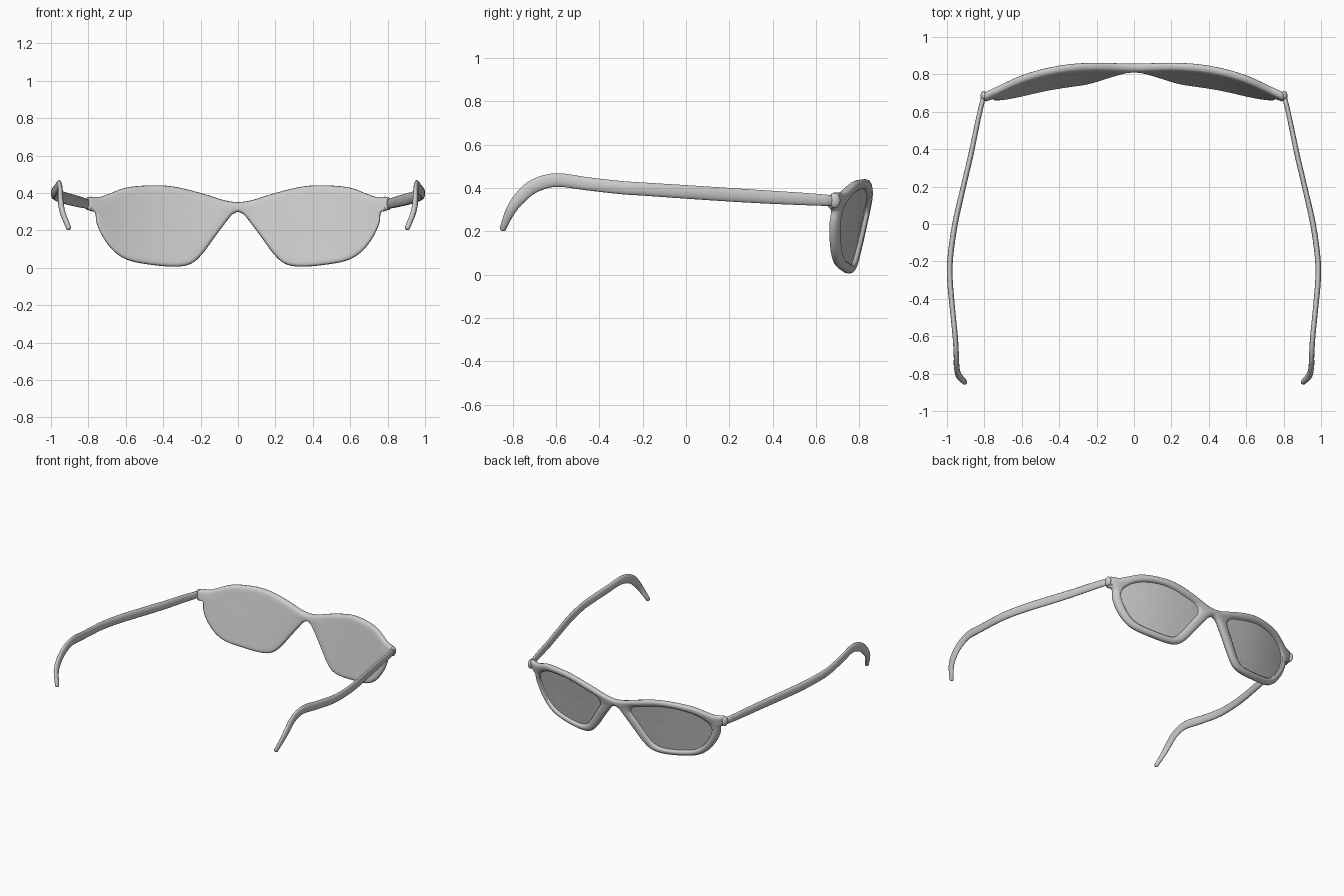
import bpy, bmesh, math
from mathutils import Vector

if "Cube" in bpy.data.objects:
    bpy.data.objects.remove(bpy.data.objects["Cube"])


def spline(pts, steps):
    """Catmull-Rom samples through points of any dimension."""
    pts = [Vector(p) for p in pts]
    ext = [pts[0] * 2 - pts[1]] + pts + [pts[-1] * 2 - pts[-2]]
    out = []
    for i in range(1, len(ext) - 2):
        a, b, c, d = ext[i - 1:i + 3]
        for s in range(steps):
            t = s / steps
            out.append(0.5 * (2 * b + (c - a) * t + (2 * a - 5 * b + 4 * c - d) * t * t
                              + (3 * b - a - 3 * c + d) * t ** 3))
    return out + [pts[-1]]


def finish(name, bm):
    """Mesh object, smooth shaded and mirrored across x."""
    bmesh.ops.recalc_face_normals(bm, faces=bm.faces)
    me = bpy.data.meshes.new(name)
    bm.to_mesh(me)
    bm.free()
    ob = bpy.data.objects.new(name, me)
    bpy.context.collection.objects.link(ob)
    bpy.context.view_layer.objects.active = ob
    ob.select_set(True)
    bpy.ops.object.shade_smooth_by_angle(angle=math.radians(50))
    ob.select_set(False)
    ob.modifiers.new("mirror", 'MIRROR')
    return ob


# Half of the front: outer outline (x, z) paired with lens opening (x, z)
OUTLINE = [
    (0, .35, .13, .325), (.07, .36, .16, .345), (.2, .40, .23, .365),
    (.35, .435, .36, .395), (.48, .44, .48, .40), (.6, .428, .585, .385),
    (.69, .395, .65, .36), (.74, .378, .69, .33), (.80, .375, .71, .305),
    (.80, .31, .715, .28), (.765, .295, .717, .26), (.755, .235, .705, .22),
    (.72, .16, .675, .165), (.66, .085, .625, .105), (.58, .038, .56, .07),
    (.45, .014, .45, .05), (.33, .006, .34, .043), (.25, .022, .28, .06),
    (.19, .075, .235, .105), (.12, .17, .17, .2), (.06, .25, .125, .265),
    (.03, .285, .115, .29), (0, .30, .12, .31)]
CENTRE = Vector((.43, .22))
THICK = .045

samples = spline(OUTLINE, 4)
outer = [Vector(s[:2]) for s in samples]
opening = [Vector(s[2:]) for s in samples]
N = len(outer)


def wrap(p, depth):
    """Bend the flat outline onto the curved, tilted front."""
    y = .865 - .28 * abs(p.x) ** 2.5 - .2 * (.37 - p.y) - depth
    return (p.x, y, p.y)


def inset(d):
    res = []
    for i, p in enumerate(outer):
        t = (outer[min(i + 1, N - 1)] - outer[max(i - 1, 0)]).normalized()
        q = p + Vector((t.y, -t.x)) * d
        if i in (0, N - 1):
            q = Vector((0, p.y + (-d if i == 0 else d)))
        res.append(q)
    return res


def lens(f):
    return [CENTRE + (p - CENTRE) * f for p in opening]


# Front: recessed lens, rounded rim, flush inner face
bm = bmesh.new()
layers = [(lens(.33), .022, 1), (lens(.66), .022, 1), (lens(.97), .022, 1),
          (lens(.985), .01, 1), (lens(1.03), .002, 1),
          (inset(.02), 0, 0), (inset(.009), .004, 0), (inset(.002), .011, 0),
          (inset(0), .02, 0), (inset(.002), .034, 0), (inset(.009), .042, 0),
          (inset(.02), THICK, 1), (lens(1), THICK, 1), (lens(.66), THICK, 1),
          (lens(.33), THICK, 1)]
rings = [[bm.verts.new(wrap(p, d)) for p in pts] for pts, d, _ in layers]
for k in range(len(rings) - 1):
    closed = layers[k][2] or layers[k + 1][2]
    if k == 10:
        closed = 0
    a, b = rings[k], rings[k + 1]
    for i in range(N if closed else N - 1):
        j = (i + 1) % N
        bm.faces.new((a[i], a[j], b[j], b[i]))
for ring, d in ((rings[0], .022), (rings[-1], THICK)):
    c = bm.verts.new(wrap(CENTRE, d))
    for i in range(N):
        bm.faces.new((ring[i], ring[(i + 1) % N], c))
finish("front_frame_with_lenses", bm)

# Temple arm: path x, y, z with half width and half height
ARM = [(.808, .668, .342, .013, .026), (.835, .55, .349, .013, .029),
       (.87, .38, .358, .014, .031), (.912, .2, .369, .014, .032),
       (.957, 0, .382, .015, .032), (.982, -.18, .394, .015, .031),
       (.984, -.3, .402, .015, .031), (.97, -.46, .420, .014, .031),
       (.956, -.6, .437, .014, .032), (.95, -.70, .409, .014, .032),
       (.948, -.765, .355, .015, .029), (.937, -.81, .293, .015, .023),
       (.905, -.845, .212, .014, .015)]
SIDES = 14
path = spline(ARM, 4)
bm = bmesh.new()
rings = []
last = len(path) - 1
for i, s in enumerate(path):
    t = (Vector(path[min(i + 1, last)][:3]) - Vector(path[max(i - 1, 0)][:3])).normalized()
    side = Vector((1, 0, 0))
    side = (side - t * side.dot(t)).normalized()
    up = side.cross(t)
    stations = [(0, 1)]
    if i == 0:
        stations = [(-.008, .6), (0, 1)]
    elif i == last:
        stations = [(0, 1), (.006, .8), (.009, .45)]
    for along, f in stations:
        ring = []
        for k in range(SIDES):
            a = 2 * math.pi * k / SIDES
            ring.append(bm.verts.new(Vector(s[:3]) + t * along
                                     + side * (math.cos(a) * s[3] * f)
                                     + up * (math.sin(a) * s[4] * f)))
        rings.append(ring)
for a, b in zip(rings, rings[1:]):
    for k in range(SIDES):
        j = (k + 1) % SIDES
        bm.faces.new((a[k], a[j], b[j], b[k]))
bm.faces.new(rings[0])
bm.faces.new(rings[-1])
finish("temple_arm", bm)

# Rounded hinge knuckle joining front and arm
bm = bmesh.new()
bmesh.ops.create_uvsphere(bm, u_segments=16, v_segments=10, radius=1)
for v in bm.verts:
    v.co = Vector((.804 + v.co.x * .017, .685 + v.co.y * .027, .343 + v.co.z * .035))
finish("hinge", bm)
